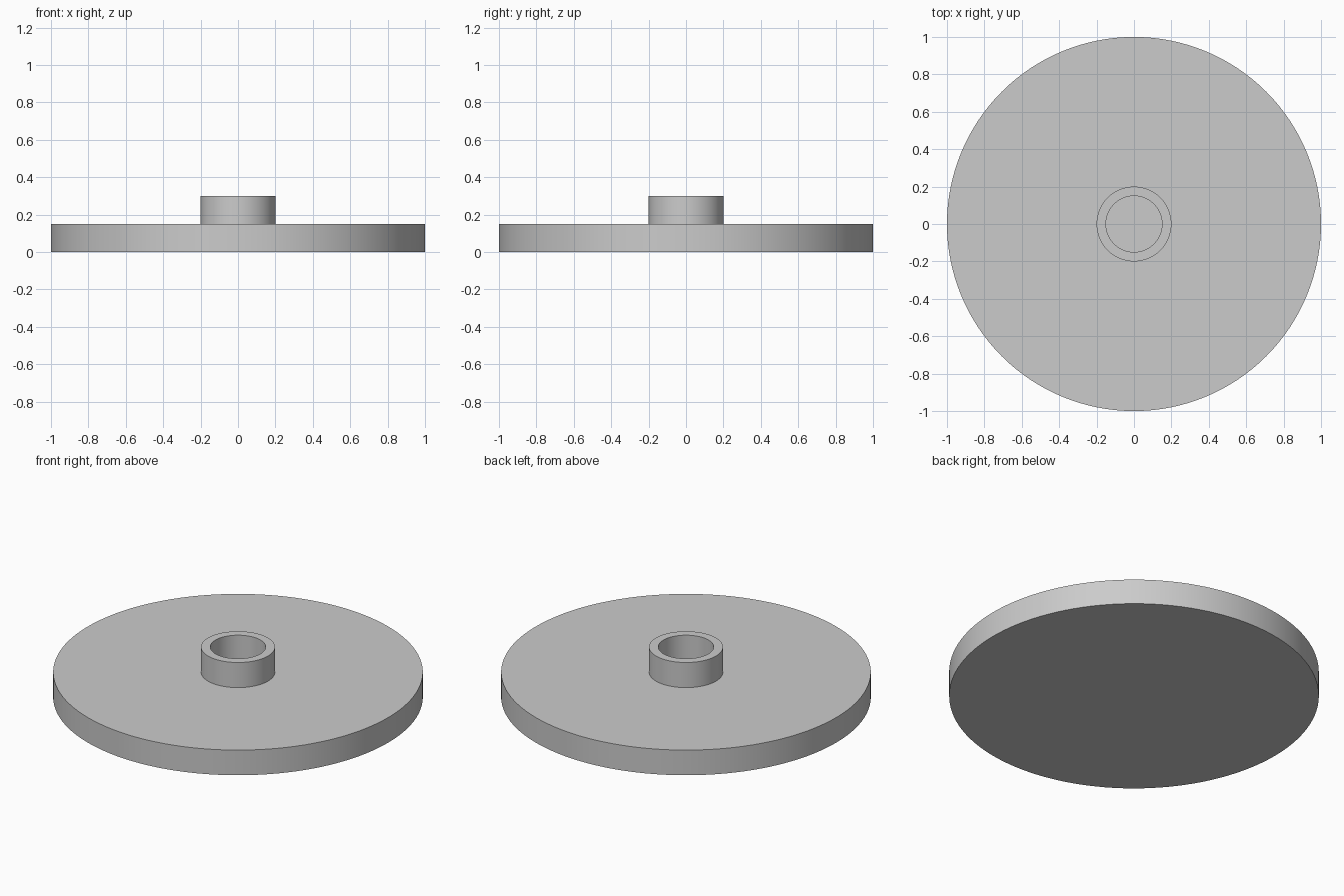
import bpy
import bmesh
import math

SEGMENTS = 128
PLATE_RADIUS, PLATE_TOP = 1.0, 0.15
COLLAR_OUTER, COLLAR_INNER, COLLAR_TOP = 0.2, 0.15, 0.3
SINK = 0.03  # collar overlap into the plate

default_cube = bpy.data.objects.get("Cube")
if default_cube:
    bpy.data.objects.remove(default_cube, do_unlink=True)

# Single grey finish
grey = bpy.data.materials.new("light_grey")
grey.use_nodes = True
colour = (0.6, 0.6, 0.6, 1.0)
grey.diffuse_color = colour
grey.node_tree.nodes["Principled BSDF"].inputs["Base Color"].default_value = colour


def lathe(name, profile, closed):
    """Turn a radius/height profile around the z axis."""
    bm = bmesh.new()
    verts = [bm.verts.new((r, 0, z)) for r, z in profile]
    edges = [bm.edges.new(pair) for pair in zip(verts, verts[1:])]
    if closed:
        edges.append(bm.edges.new((verts[-1], verts[0])))
    bmesh.ops.spin(bm, geom=verts + edges, cent=(0, 0, 0), axis=(0, 0, 1),
                   angle=math.tau, steps=SEGMENTS, use_merge=False)
    bmesh.ops.remove_doubles(bm, verts=bm.verts[:], dist=0.0001)
    bmesh.ops.recalc_face_normals(bm, faces=bm.faces[:])
    mesh = bpy.data.meshes.new(name)
    bm.to_mesh(mesh)
    bm.free()
    mesh.materials.append(grey)
    obj = bpy.data.objects.new(name, mesh)
    bpy.context.collection.objects.link(obj)
    bpy.ops.object.select_all(action="DESELECT")
    obj.select_set(True)
    bpy.context.view_layer.objects.active = obj
    bpy.ops.object.shade_smooth_by_angle(angle=math.radians(30))
    return obj


# Solid round plate
lathe("base_plate", [(0, 0), (PLATE_RADIUS, 0), (PLATE_RADIUS, PLATE_TOP),
                     (0, PLATE_TOP)], closed=False)

# Hollow collar standing at the centre
lathe("centre_collar", [(COLLAR_OUTER, PLATE_TOP - SINK), (COLLAR_OUTER, COLLAR_TOP),
                        (COLLAR_INNER, COLLAR_TOP), (COLLAR_INNER, PLATE_TOP - SINK)],
      closed=True)
